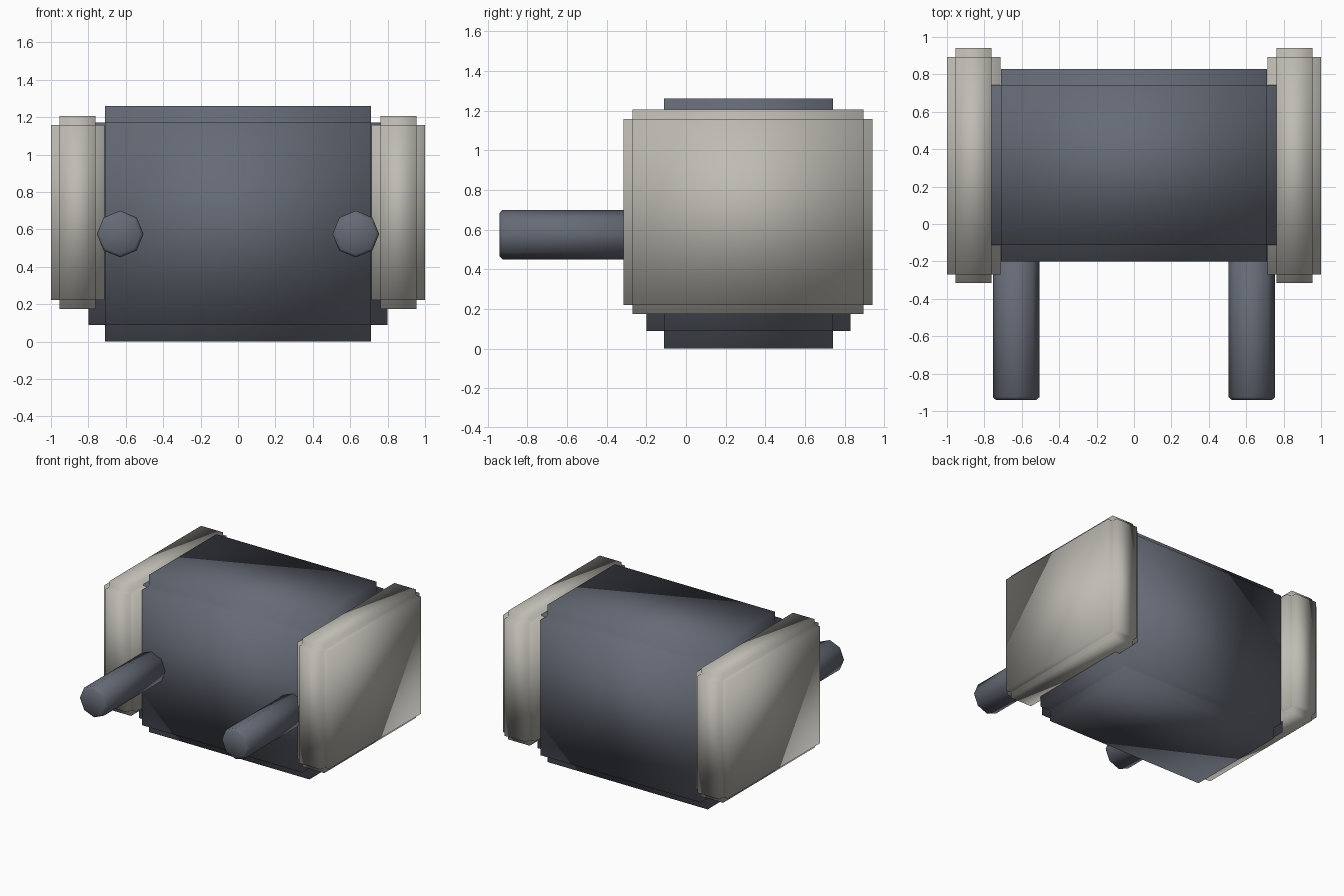
import bpy
import bmesh
from mathutils import Matrix, Vector

cube = bpy.data.objects.get("Cube")
if cube:
    bpy.data.objects.remove(cube, do_unlink=True)


def make_material(name, rgb):
    mat = bpy.data.materials.new(name)
    mat.use_nodes = True
    mat.diffuse_color = (*rgb, 1)
    mat.node_tree.nodes["Principled BSDF"].inputs["Base Color"].default_value = (*rgb, 1)
    return mat


slate = make_material("slate grey", (0.13, 0.145, 0.18))
stone = make_material("warm light grey", (0.52, 0.50, 0.455))


def finish(bm, name, mat):
    mesh = bpy.data.meshes.new(name)
    for face in bm.faces:
        face.smooth = True
    bm.to_mesh(mesh)
    bm.free()
    mesh.materials.append(mat)
    obj = bpy.data.objects.new(name, mesh)
    bpy.context.collection.objects.link(obj)
    return obj


def notched_block(name, low, high, notch, mat):
    """Box with a square step along every edge: three crossed boxes."""
    low, high = Vector(low), Vector(high)
    bm = bmesh.new()
    for axis in range(3):
        size = high - low - Vector((2 * notch,) * 3)
        size[axis] += 2 * notch
        place = Matrix.Translation((low + high) / 2) @ Matrix.Diagonal((*size, 1))
        bmesh.ops.create_cube(bm, size=1, matrix=place)
    return finish(bm, name, mat)


def rod(name, x, mat):
    """Eight-sided rod along y with a small chamfer at the tip."""
    tip, root, radius, chamfer = -0.94, 0.0, 0.125, 0.015
    bm = bmesh.new()
    place = (Matrix.Translation((x, (tip + root) / 2, 0.575))
             @ Matrix.Rotation(1.570796, 4, "X"))
    bmesh.ops.create_cone(bm, cap_ends=True, segments=8, radius1=radius,
                          radius2=radius, depth=root - tip, matrix=place)
    rim = [e for e in bm.edges if all(v.co.y < tip + 0.01 for v in e.verts)]
    bmesh.ops.bevel(bm, geom=rim, offset=chamfer, segments=1, affect="EDGES")
    return finish(bm, name, mat)


# Main body
notched_block("body", (-0.8, -0.2, 0), (0.8, 0.83, 1.26), 0.088, slate)

# Side panels and front rods, one of each per side
for side, sign in (("left", 1), ("right", -1)):
    inner, outer = sorted((0.715 * sign, 1.0 * sign))
    notched_block(side + "_side_panel", (inner, -0.315, 0.175),
                  (outer, 0.94, 1.205), 0.046, stone)
    rod(side + "_front_rod", 0.63 * sign, slate)
